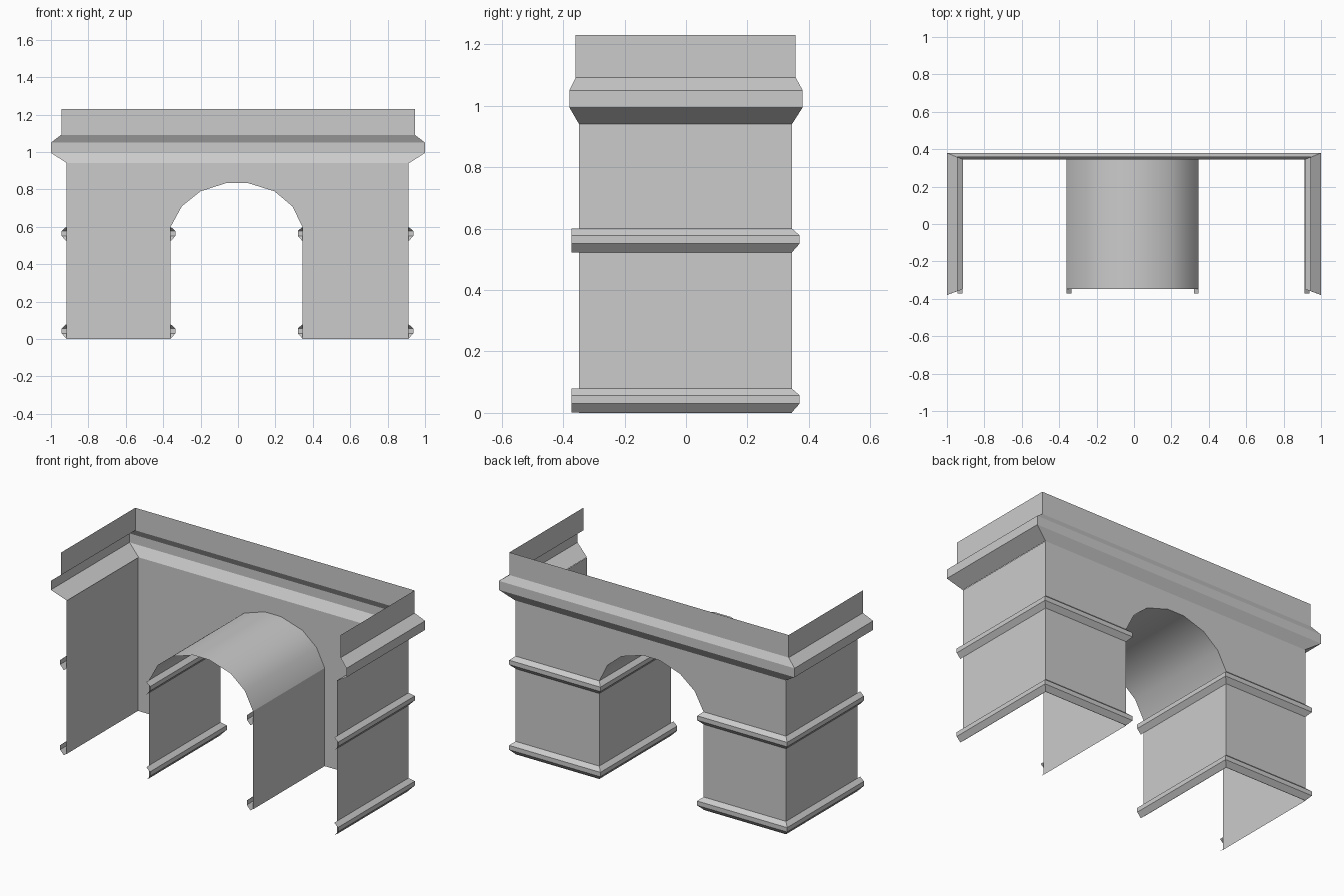
import bpy, math

if "Cube" in bpy.data.objects:
    bpy.data.objects.remove(bpy.data.objects["Cube"])

YF, YB = -0.348, 0.345           # front edge of the shell, back wall
XL, XR = -0.918, 0.912           # outer side walls
AL, AR = -0.36, 0.345            # archway sides
SPRING, TOP = 0.60, 0.94         # arch spring line, underside of cornice


def strip(name, rows):
    """Open surface lofted through rows of equal point count."""
    n = len(rows[0])
    verts = [p for r in rows for p in r]
    faces = [(i * n + j, i * n + j + 1, (i + 1) * n + j + 1, (i + 1) * n + j)
             for i in range(len(rows) - 1) for j in range(n - 1)]
    me = bpy.data.meshes.new(name)
    me.from_pydata(verts, [], faces)
    ob = bpy.data.objects.new(name, me)
    bpy.context.collection.objects.link(ob)
    return ob


def u_path(x0, x1, yf, yb, z):
    """U-shaped run: right side, back, left side."""
    return [(x1, yf, z), (x1, yb, z), (x0, yb, z), (x0, yf, z)]


# Outer side walls
strip("right_wall", [[(XR, YF, z), (XR, YB, z)] for z in (0, TOP)])
strip("left_wall", [[(XL, YB, z), (XL, YF, z)] for z in (0, TOP)])

# Archway side walls
strip("arch_right_wall", [[(AR, YB, z), (AR, YF, z)] for z in (0, SPRING)])
strip("arch_left_wall", [[(AL, YF, z), (AL, YB, z)] for z in (0, SPRING)])

# Back wall: two piers and the spandrel above the arch
arch = [(AL, SPRING), (-0.30, 0.71), (-0.20, 0.79), (-0.06, 0.835),
        (0.05, 0.835), (0.195, 0.79), (0.29, 0.71), (AR, SPRING)]
for side, x0, x1 in (("left", XL, AL), ("right", AR, XR)):
    strip(side + "_pier_back", [[(x1, YB, z), (x0, YB, z)]
                                for z in (0, 0.525, SPRING, TOP)])
strip("spandrel", [[(x, YB, z) for x, z in reversed(arch)],
                   [(x, YB, TOP) for x, z in reversed(arch)]])

# Smooth arch vault
vault = strip("arch_vault", [[(x, YF, z), (x, YB, z)] for x, z in arch])
bpy.context.view_layer.objects.active = vault
vault.select_set(True)
bpy.ops.object.shade_smooth_by_angle(angle=math.radians(40))

# Base and impost mouldings around each pier
moulding = [(0, 0.0), (0.025, 0.028), (0.025, 0.055), (0, 0.077)]
for side, x0, x1 in (("left", XL, AL), ("right", AR, XR)):
    for part, z0 in (("base", 0.002), ("impost", 0.523)):
        strip(f"{side}_{part}_moulding",
              [u_path(x0 - o, x1 + o, -0.372, YB + o, z0 + h) for o, h in moulding])

# Cornice and attic band
cornice = [(0.914, -0.348, 0.345, TOP), (1.0, -0.38, 0.38, 0.995),
           (1.0, -0.38, 0.38, 1.05), (0.945, -0.359, 0.357, 1.092)]
strip("cornice", [u_path(-x, x, yf, yb, z) for x, yf, yb, z in cornice])
strip("attic", [u_path(-0.945, 0.945, -0.359, 0.357, z) for z in (1.092, 1.23)])
